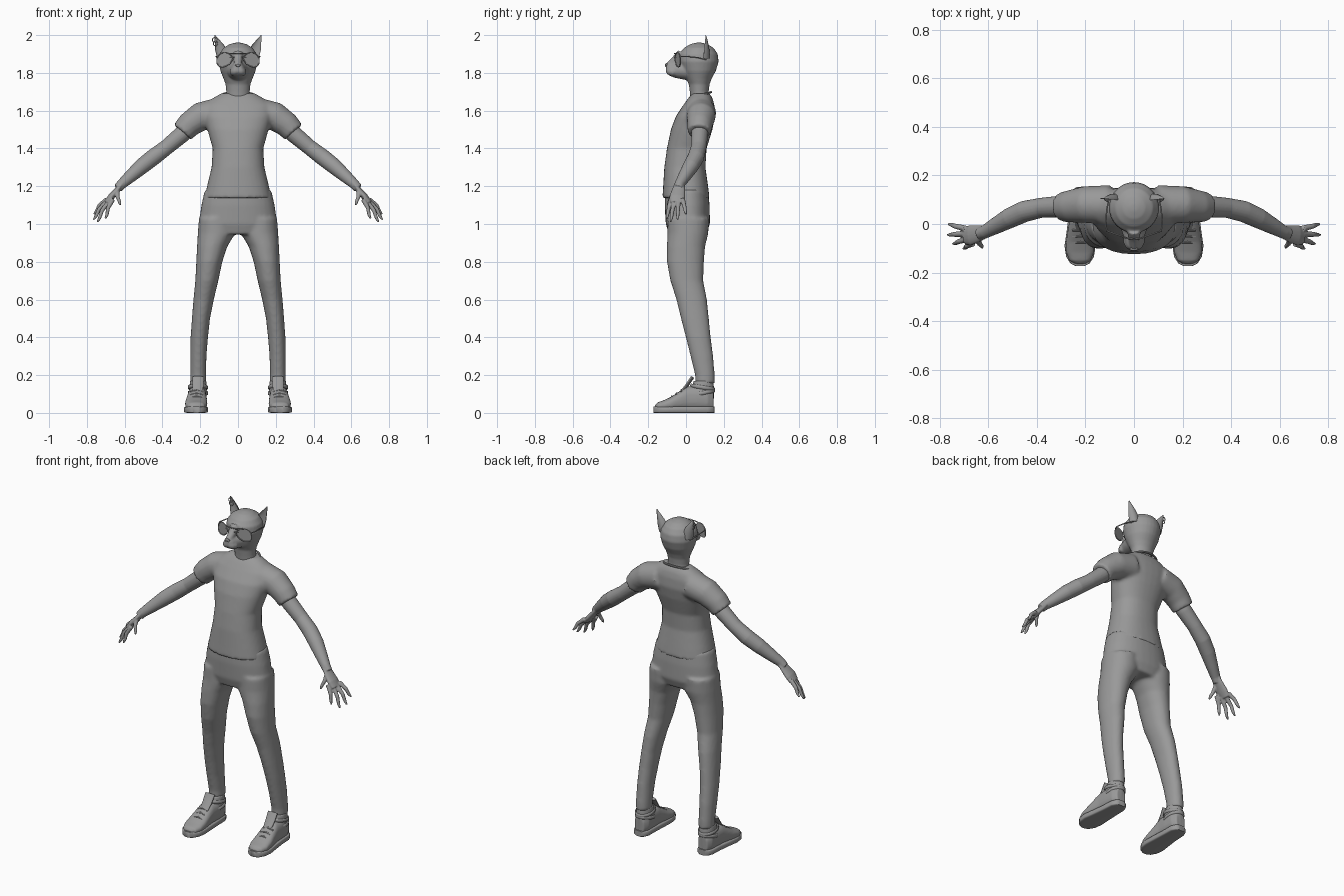
import bpy, bmesh, math
from mathutils import Vector

grey = bpy.data.materials.new("plain grey")
grey.diffuse_color = (0.32, 0.32, 0.32, 1)


def loft(bm, rings, n=24, p=2.0, closed=False):
    """Skin rings given as (centre, U, V); p above 2 makes a boxier section."""
    loops = []
    for c, u, v in rings:
        loop = []
        for i in range(n):
            a = 2 * math.pi * i / n
            k = [math.copysign(abs(f) ** (2 / p), f) for f in (math.cos(a), math.sin(a))]
            loop.append(bm.verts.new(Vector(c) + Vector(u) * k[0] + Vector(v) * k[1]))
        loops.append(loop)
    pairs = list(zip(loops, loops[1:]))
    if closed:
        pairs.append((loops[-1], loops[0]))
    for a, b in pairs:
        for i in range(n):
            j = (i + 1) % n
            bm.faces.new((a[i], a[j], b[j], b[i]))
    if not closed:
        bm.faces.new(loops[0])
        bm.faces.new(loops[-1])


def stack_z(bm, rows, n=28, p=2.0):
    """Horizontal sections: (z, cx, cy, rx, ry)."""
    loft(bm, [((x, y, z), (rx, 0, 0), (0, ry, 0)) for z, x, y, rx, ry in rows], n, p)


def stack_y(bm, rows, n=24, p=2.0):
    """Upright sections: (y, cx, cz, rx, rz)."""
    loft(bm, [((x, y, z), (rx, 0, 0), (0, 0, rz)) for y, x, z, rx, rz in rows], n, p)


def tube(bm, pts, n=12, flat=1.0, ref=(0, 1, 0), closed=False):
    """Tube through (x, y, z, r); flat squashes it across ref."""
    rings, m = [], len(pts)
    for i, q in enumerate(pts):
        if closed:
            a, b = pts[i - 1], pts[(i + 1) % m]
        else:
            a, b = pts[max(i - 1, 0)], pts[min(i + 1, m - 1)]
        t = (Vector(b[:3]) - Vector(a[:3])).normalized()
        u = t.cross(Vector(ref)).normalized()
        rings.append((q[:3], u * q[3] * flat, u.cross(t) * q[3]))
    loft(bm, rings, n, closed=closed)


def finish(bm, name, voxel=0, smooth=0, mirror=False, angle=40):
    bmesh.ops.recalc_face_normals(bm, faces=bm.faces[:])
    me = bpy.data.meshes.new(name)
    bm.to_mesh(me)
    bm.free()
    me.materials.append(grey)
    me.shade_smooth()
    me.set_sharp_from_angle(angle=math.radians(angle))
    ob = bpy.data.objects.new(name, me)
    bpy.context.collection.objects.link(ob)
    if voxel:
        r = ob.modifiers.new("merge", 'REMESH')
        r.mode = 'VOXEL'
        r.voxel_size = voxel
        r.use_smooth_shade = True
        s = ob.modifiers.new("soften", 'SMOOTH')
        s.factor = 0.5
        s.iterations = smooth
    if mirror:
        ob.modifiers.new("mirror", 'MIRROR')
    return ob


# Shirt: body and short sleeves
bm = bmesh.new()
stack_z(bm, [(1.138, 0, 0, .178, .125), (1.2, 0, -.002, .164, .119), (1.3, 0, -.006, .140, .109),
             (1.4, 0, .004, .134, .105), (1.5, 0, .03, .162, .110), (1.57, 0, .05, .182, .104),
             (1.63, 0, .068, .18, .082), (1.665, 0, .076, .135, .065), (1.692, 0, .08, .088, .045)],
        32, 2.3)
for s in (-1, 1):
    tube(bm, [(s * .1, .08, 1.59, .08), (s * .2, .08, 1.568, .076),
              (s * .26, .073, 1.525, .067), (s * .294, .07, 1.486, .061)], 20)
finish(bm, "shirt", .010, 4)

# Neck band, dipping at the front
bm = bmesh.new()
band = [(i * math.pi / 16) for i in range(32)]
tube(bm, [(.087 * math.cos(a), .077 + .056 * math.sin(a), 1.68 + .018 * math.sin(a), .006) for a in band],
     8, ref=(0, 0, 1), closed=True)
finish(bm, "neck_band")

# Trousers: hips and two legs
bm = bmesh.new()
stack_z(bm, [(1.18, 0, .003, .176, .114), (1.1, 0, .006, .194, .119),
             (1.0, 0, .010, .208, .117), (.945, 0, .008, .19, .098)], 32, 2.2)
for s in (-1, 1):
    stack_z(bm, [(z, s * x, y, rx, ry) for z, x, y, rx, ry in [
        (1.03, .113, .012, .094, .110), (.95, .114, .010, .099, .108), (.88, .137, .0, .080, .101),
        (.8, .152, -.003, .069, .098), (.7, .165, .004, .061, .087), (.6, .182, .03, .054, .081),
        (.5, .196, .047, .048, .074), (.4, .205, .065, .046, .066), (.3, .210, .084, .043, .060),
        (.2, .211, .100, .042, .052), (.155, .211, .101, .042, .052)]], 28, 2.1)
finish(bm, "trousers", .010, 4)

# Bare arm with hand, mirrored
bm = bmesh.new()
tube(bm, [(.24, .073, 1.53, .045), (.30, .072, 1.472, .045), (.38, .067, 1.405, .041),
          (.45, .052, 1.352, .044), (.51, .025, 1.305, .042), (.57, -.008, 1.252, .034),
          (.615, -.033, 1.212, .027), (.635, -.04, 1.19, .025)], 20)
tube(bm, [(.61, -.032, 1.217, .027), (.642, -.04, 1.177, .036), (.672, -.046, 1.143, .042),
          (.695, -.048, 1.113, .036)], 16, flat=.42)
for base, tip in [((.662, -.080, 1.13), (.702, -.102, 1.028)), ((.683, -.062, 1.12), (.745, -.082, 1.010)),
                  ((.694, -.040, 1.12), (.766, -.045, 1.022)), ((.695, -.018, 1.13), (.763, .0, 1.052)),
                  ((.640, -.060, 1.175), (.623, -.098, 1.100))]:
    b, t = Vector(base), Vector(tip)
    out = Vector((.006, 0, .006))
    tube(bm, [(*b, .013), (*(b.lerp(t, .5) + out), .011), (*b.lerp(t, .8), .009), (*t, .005)], 10)
finish(bm, "arm", .0042, 2, mirror=True)

# Head with neck, muzzle and nose bridge
bm = bmesh.new()
stack_z(bm, [(1.64, 0, .077, .066, .052), (1.70, 0, .070, .062, .050), (1.74, 0, .070, .066, .055),
             (1.77, 0, .068, .077, .068), (1.81, 0, .069, .093, .089), (1.86, 0, .068, .104, .105),
             (1.90, 0, .066, .099, .102), (1.932, 0, .068, .078, .079), (1.952, 0, .068, .045, .046),
             (1.96, 0, .068, .015, .015)])
stack_y(bm, [(.03, 0, 1.812, .066, .056), (-.02, 0, 1.813, .054, .047), (-.06, 0, 1.815, .041, .041),
             (-.09, 0, 1.819, .032, .032), (-.105, 0, 1.825, .019, .020)])
tube(bm, [(0, -.093, 1.838, .018), (0, -.06, 1.862, .023), (0, -.02, 1.9, .03)], ref=(1, 0, 0))
for s in (-1, 1):  # cheek pads
    bm2 = [(-.04, s * .022, 1.805, .012, .012), (-.07, s * .022, 1.805, .024, .024),
           (-.095, s * .017, 1.808, .019, .019), (-.107, s * .014, 1.811, .008, .008)]
    stack_y(bm, bm2, 14)
finish(bm, "head", .006, 4)

# Nose tip
bm = bmesh.new()
stack_y(bm, [(-.09, 0, 1.842, .014, .010), (-.106, 0, 1.842, .016, .010),
             (-.112, 0, 1.840, .010, .006)], 12)
finish(bm, "nose")

# Pointed ear, hollowed on its front
bm = bmesh.new()
stack_z(bm, [(1.875, .078, .09, .032, .036), (1.92, .088, .092, .033, .032), (1.95, .099, .097, .023, .022),
             (1.975, .111, .101, .013, .013), (2.0, .123, .104, .002, .002)], 20)
for v in bm.verts:
    mid = .09 + .014 * (v.co.z - 1.875) / .125
    if v.co.y < mid:
        v.co.y = mid + .5 * (mid - v.co.y)
finish(bm, "ear", mirror=True, angle=70)

# Ear rings on one ear
bm = bmesh.new()
for x, z in ((-.124, 1.975), (-.119, 1.955)):
    tube(bm, [(x + .012 * math.cos(a), .105, z + .012 * math.sin(a), .0025) for a in band[::2]],
         6, closed=True)
finish(bm, "ear_rings")

# Sunglasses: teardrop lenses, rims, bridge and side arms
def lens_point(a, k=1.0):
    c, s = math.cos(a), math.sin(a)
    x = .070 + k * (.041 * c - .006 * s * (s < 0))
    return (x, -.058 + (x - .03) * .35, 1.87 + k * (.038 * s - .006 * c * (s < 0)))

bm = bmesh.new()
front = [bm.verts.new(lens_point(a)) for a in band]
back = [bm.verts.new(v.co + Vector((0, .004, 0))) for v in front]
bm.faces.new(front)
bm.faces.new(back)
for i in range(32):
    bm.faces.new((front[i - 1], front[i], back[i], back[i - 1]))
finish(bm, "lens", mirror=True)

bm = bmesh.new()
tube(bm, [(*lens_point(a), .003) for a in band], 6, closed=True)
tube(bm, [(.108, -.032, 1.888, .003), (.117, -.01, 1.888, .003), (.112, .06, 1.882, .003),
          (.102, .108, 1.87, .003)], 6, ref=(0, 0, 1))
for z in (1.882, 1.902):
    tube(bm, [(-.001, -.062, z, .003), (.02, -.061, z, .003), (.045, -.053, z, .003)], 6, ref=(0, 0, 1))
finish(bm, "glasses_frame", mirror=True)

# Shoe upper with ankle collar
bm = bmesh.new()
stack_y(bm, [(y, x, .012 + h / 2, w, h / 2) for y, x, w, h in [
    (-.164, .222, .022, .03), (-.15, .222, .044, .044), (-.115, .222, .058, .056),
    (-.075, .221, .059, .075), (-.03, .219, .054, .105), (.01, .217, .050, .128),
    (.06, .215, .050, .13), (.115, .214, .047, .125), (.146, .214, .03, .10)]], 24, 2.5)
stack_z(bm, [(.05, .213, .095, .046, .052), (.10, .212, .090, .046, .058),
             (.14, .211, .090, .046, .058), (.17, .211, .092, .043, .052)])
finish(bm, "shoe_upper", .006, 3, mirror=True)

# Shoe sole
bm = bmesh.new()
stack_y(bm, [(y, x, .017, w, .017) for y, x, w in [
    (-.173, .222, .018), (-.163, .222, .039), (-.135, .222, .057), (-.09, .222, .064),
    (-.03, .219, .058), (.05, .216, .051), (.115, .215, .049), (.142, .215, .037), (.152, .215, .02)]],
    24, 6)
finish(bm, "shoe_sole", mirror=True)

# Shoe tongue, ankle straps and laces
bm = bmesh.new()
tube(bm, [(.213, -.03, .105, .026), (.212, .005, .145, .030), (.211, .035, .19, .032)], 14, flat=.3, ref=(1, 0, 0))
finish(bm, "shoe_tongue", mirror=True)
bm = bmesh.new()
for z, tilt in ((.105, .012), (.135, -.010)):
    tube(bm, [(.212 + .049 * math.cos(a), .088 + .061 * math.sin(a), z + tilt * math.sin(a), .010)
              for a in band], 8, flat=.5, ref=(0, 0, 1), closed=True)
finish(bm, "shoe_strap", mirror=True)
bm = bmesh.new()
for y, z in ((-.075, .088), (-.05, .104), (-.025, .121)):
    tube(bm, [(.187, y, z - .010, .005), (.22, y, z, .005), (.253, y, z - .010, .005)], 8)
finish(bm, "shoe_laces", mirror=True)
